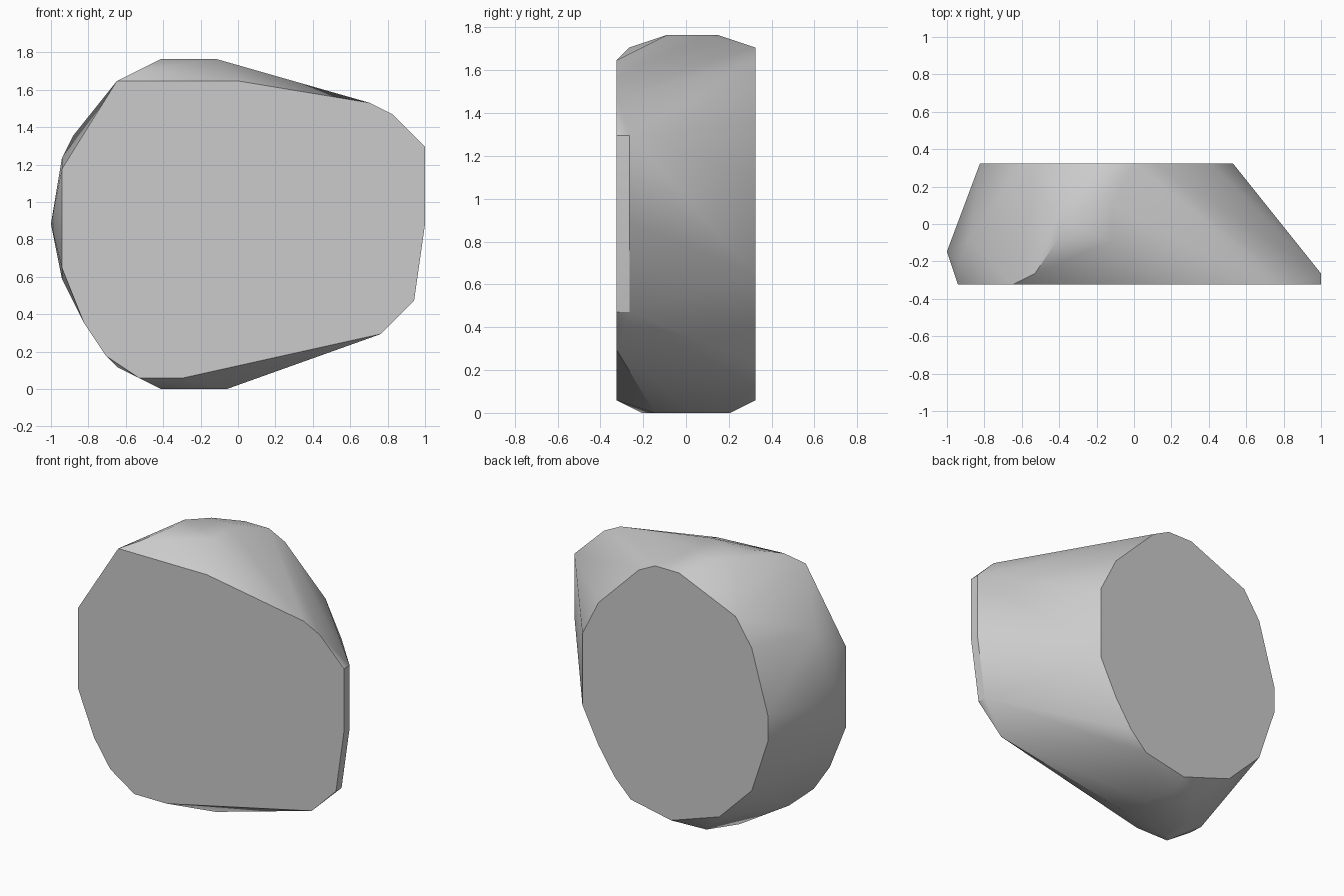
import bpy
import bmesh

# Remove the default cube
default_cube = bpy.data.objects.get("Cube")
if default_cube:
    bpy.data.objects.remove(default_cube, do_unlink=True)

UNIT = 1 / 17      # module that every corner snaps to
DEPTH = 11         # modules from the front face to the back face


def corner(x, z, layer):
    """Turn module counts into a position; layers run from front to back."""
    return (x * UNIT, (layer - DEPTH / 2) * UNIT, z * UNIT)


def make_material(name, colour):
    """Plain flat colour for both the viewport and the render."""
    material = bpy.data.materials.new(name)
    material.use_nodes = True
    material.diffuse_color = colour
    shader = material.node_tree.nodes["Principled BSDF"]
    shader.inputs["Base Color"].default_value = colour
    return material


# Broad flat front face
front_outline = [(-16, 20), (-11, 28), (0, 28), (12, 26), (14, 25),
                 (17, 22), (17, 15), (16, 8), (13, 5), (-5, 1),
                 (-9, 1), (-12, 3), (-14, 6), (-16, 11)]

# Smaller flat back face
back_outline = [(9, 19), (7, 23), (2, 28), (0, 29), (-3, 29), (-10, 26),
                (-12, 23), (-14, 16), (-14, 13), (-12, 7), (-8, 3),
                (-2, 1), (3, 2), (5, 4), (7, 7), (9, 11)]

# Narrow upright rim beside the front face
rim_outline = [(17, 22), (17, 15), (16, 8)]

# Bulging left-hand flank: x, z, layer
flank = [(-15, 23, 4), (-16, 21, 2), (-17, 15, 3), (-16, 15, 5),
         (-16, 10, 3), (-11, 2, 3), (-9, 29, 1)]

# Flat crown and flat underside: x, layer
crown = [(-7, 4), (-7, 6), (-5, 8), (-3, 8), (-2, 7), (-2, 4)]
underside = [(-7, 2), (-7, 6), (-5, 9), (-2, 9), (-1, 6), (-1, 3)]

points = [corner(x, z, 0) for x, z in front_outline]
points += [corner(x, z, 1) for x, z in rim_outline]
points += [corner(x, z, DEPTH) for x, z in back_outline]
points += [corner(*place) for place in flank]
points += [corner(x, 30, layer) for x, layer in crown]
points += [corner(x, 0, layer) for x, layer in underside]

# Wrap all sections in one faceted convex skin
bm = bmesh.new()
for point in points:
    bm.verts.new(point)
hull = bmesh.ops.convex_hull(bm, input=bm.verts[:])
loose = [item for item in hull["geom_interior"] + hull["geom_unused"]
         if isinstance(item, bmesh.types.BMVert)]
bmesh.ops.delete(bm, geom=list(set(loose)), context="VERTS")

# Merge coplanar triangles so the end caps stay truly flat
bmesh.ops.dissolve_limit(bm, angle_limit=0.005, verts=bm.verts[:],
                         edges=bm.edges[:])
bmesh.ops.recalc_face_normals(bm, faces=bm.faces[:])

mesh = bpy.data.meshes.new("tapered_block")
bm.to_mesh(mesh)
bm.free()

block = bpy.data.objects.new("tapered_block", mesh)
bpy.context.collection.objects.link(block)
mesh.materials.append(make_material("light grey", (0.6, 0.6, 0.6, 1)))

# Smooth flanks with crisp edges around the flat faces
bpy.ops.object.select_all(action="DESELECT")
block.select_set(True)
bpy.context.view_layer.objects.active = block
bpy.ops.object.shade_smooth_by_angle()
